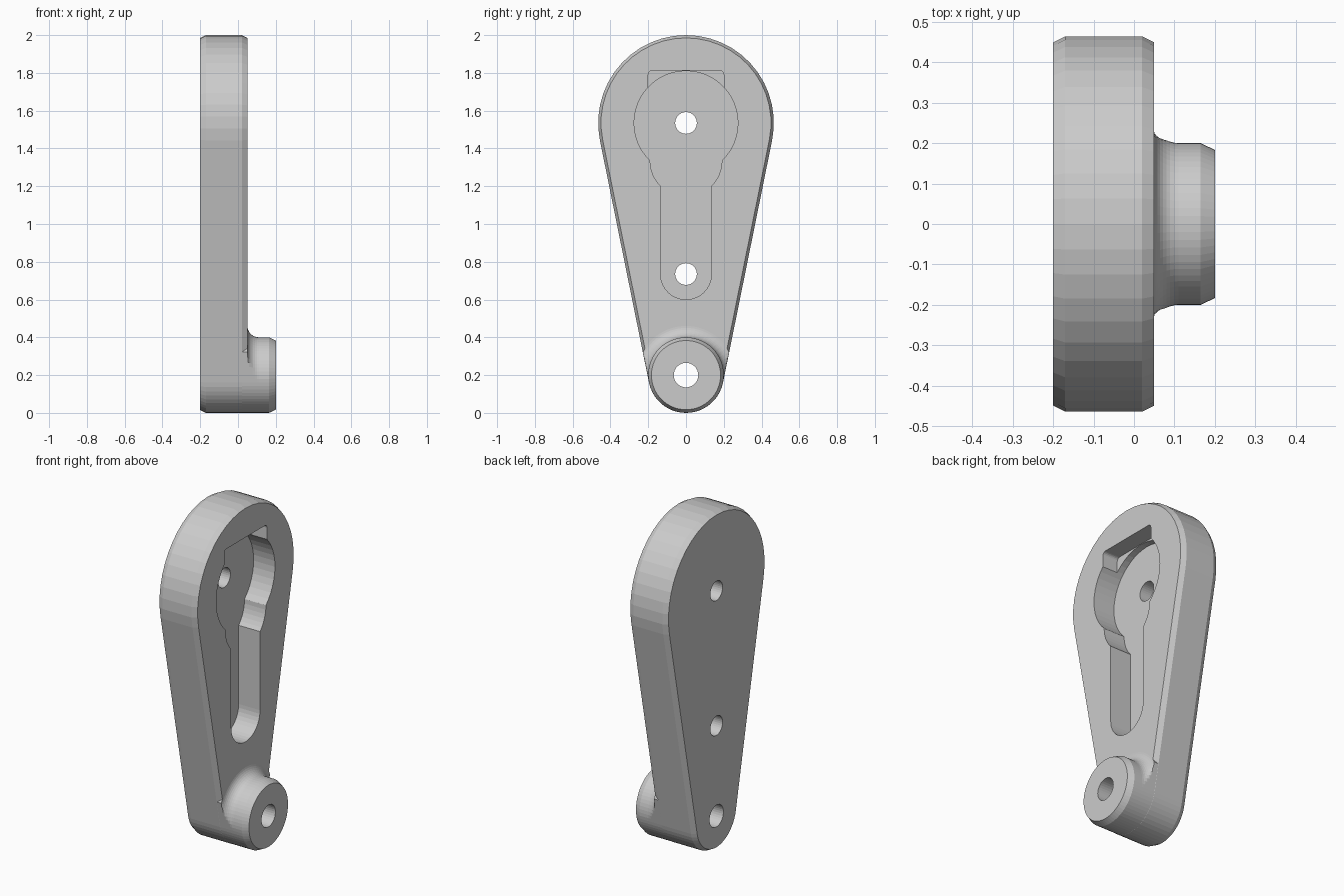
import bpy, bmesh
from math import sin, cos, pi, asin, radians, sqrt

if "Cube" in bpy.data.objects:
    bpy.data.objects.remove(bpy.data.objects["Cube"])

TOP_Z, TOP_R = 1.535, 0.465      # large end of the arm
LOW_Z, LOW_R = 0.2, 0.2          # small end of the arm
TILT = asin((TOP_R - LOW_R) / (TOP_Z - LOW_Z))


def arc(cy, cz, r, a0, a1, n):
    """Points (y, z) on an arc."""
    return [(cy + r * cos(a0 + (a1 - a0) * i / n),
             cz + r * sin(a0 + (a1 - a0) * i / n)) for i in range(n + 1)]


def loft(name, rings):
    """Closed solid through (x, outline) rings of equal length."""
    bm = bmesh.new()
    loops = [[bm.verts.new((x, y, z)) for y, z in pts] for x, pts in rings]
    n = len(loops[0])
    for a, b in zip(loops, loops[1:]):
        for i in range(n):
            j = (i + 1) % n
            bm.faces.new((a[i], a[j], b[j], b[i]))
    bm.faces.new(loops[0])
    bm.faces.new(loops[-1])
    bmesh.ops.recalc_face_normals(bm, faces=bm.faces)
    me = bpy.data.meshes.new(name)
    bm.to_mesh(me)
    bm.free()
    ob = bpy.data.objects.new(name, me)
    bpy.context.collection.objects.link(ob)
    return ob


def combine(target, tool, operation):
    mod = target.modifiers.new("bool", 'BOOLEAN')
    mod.object, mod.operation, mod.solver = tool, operation, 'EXACT'
    tool.hide_render = True
    bpy.context.view_layer.objects.active = target
    bpy.ops.object.modifier_apply(modifier=mod.name)
    bpy.data.objects.remove(tool)


def teardrop(inset):
    return (arc(0, TOP_Z, TOP_R - inset, -TILT, pi + TILT, 26)
            + arc(0, LOW_Z, LOW_R - inset, pi + TILT, 2 * pi - TILT, 22))


def boss_ring(r):
    """Circle around the small end, trimmed to the arm's outline."""
    pts = []
    for i in range(64):
        t = 2 * pi * i / 64 - pi / 2
        limit = 1.0
        if -TILT < t < pi + TILT:
            for b in (-TILT, pi + TILT):
                if cos(t - b) > 0.01:
                    limit = min(limit, LOW_R / cos(t - b))
        else:
            limit = LOW_R
        d = min(r, limit - 0.0006)
        pts.append((d * cos(t), LOW_Z + d * sin(t)))
    return pts


# Chamfered teardrop arm
arm = loft("crank_arm", [(-0.2, teardrop(0.015)), (-0.17, teardrop(0)),
                         (0.02, teardrop(0)), (0.05, teardrop(0.015))])

# Round boss with a filleted root and chamfered end
profile = [(0.0, 0.26)]
profile += [(0.11 - 0.06 * cos(radians(a)), 0.26 - 0.06 * sin(radians(a)))
            for a in range(0, 91, 10)]
profile += [(0.165, 0.2), (0.2, 0.183)]
boss = loft("boss", [(x, boss_ring(r)) for x, r in profile])
combine(arm, boss, 'UNION')

# Keyhole pocket: slot, neck and round head, mirrored about the centre
half = arc(0, 0.735, 0.135, -pi / 2, 0, 10)
half += arc(0, 1.335, 0.19, -asin(sqrt(0.19**2 - 0.135**2) / 0.19), 0, 6)
half += arc(0, TOP_Z, 0.275, -radians(46), pi / 2, 18)
keyhole = half + [(-y, z) for y, z in half[-2:0:-1]]
combine(arm, loft("pocket_cutter", [(-0.09, keyhole), (0.1, keyhole)]), 'DIFFERENCE')

# Shallower rectangular notch at the top of the pocket
notch = [(-0.2, 1.6), (0.2, 1.6)]
notch += arc(0.18, 1.792, 0.02, 0, pi / 2, 4) + arc(-0.18, 1.792, 0.02, pi / 2, pi, 4)
combine(arm, loft("notch_cutter", [(-0.05, notch), (0.1, notch)]), 'DIFFERENCE')

# Through holes
for z, r in ((TOP_Z, 0.0575), (0.735, 0.0575), (LOW_Z, 0.065)):
    ring = arc(0, z, r, 0, 2 * pi, 32)[:-1]
    combine(arm, loft("hole_cutter", [(-0.4, ring), (0.4, ring)]), 'DIFFERENCE')
